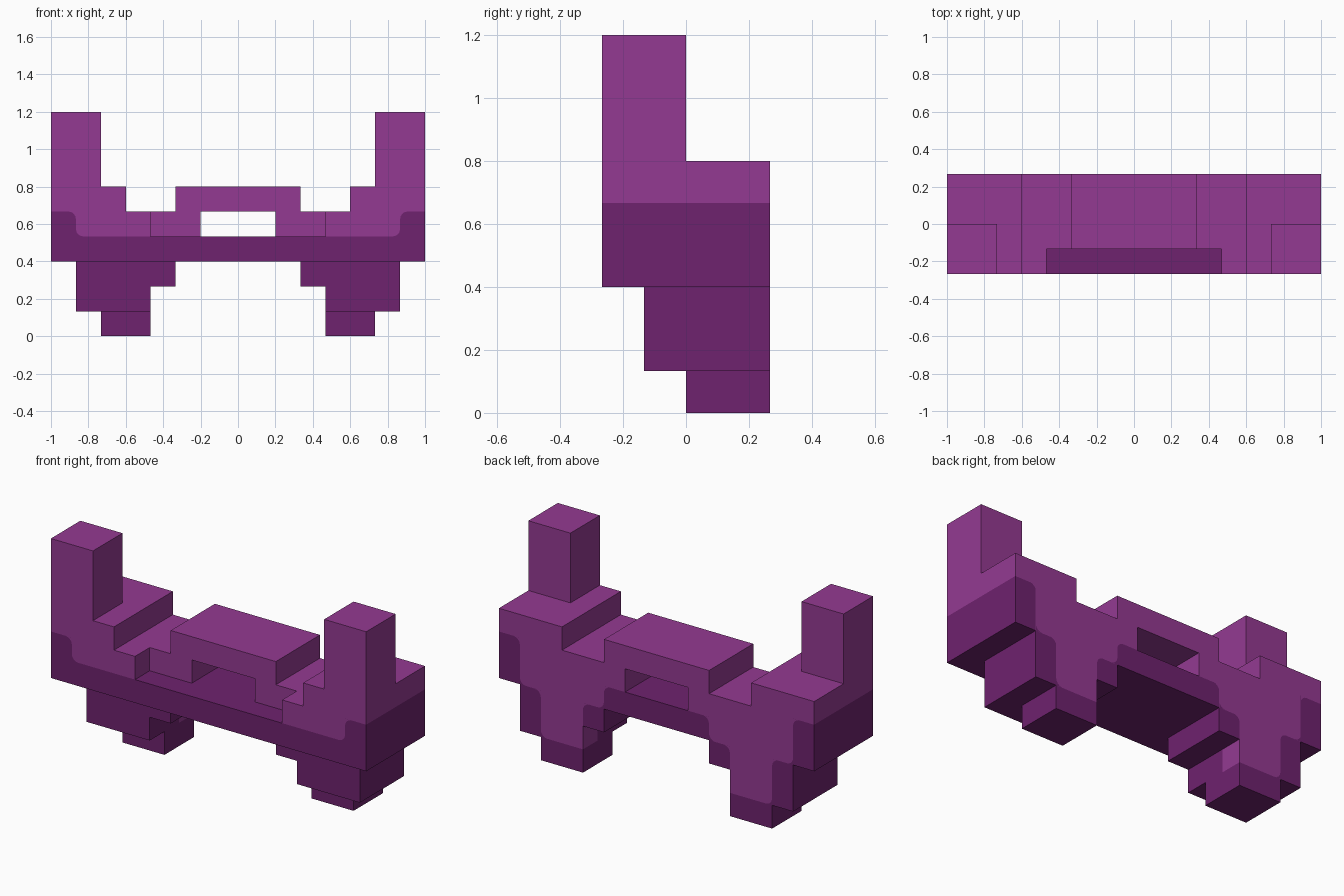
import bpy, bmesh, math

if "Cube" in bpy.data.objects:
    bpy.data.objects.remove(bpy.data.objects["Cube"])

U = 2 / 15  # grid module; all part sizes below are in modules


def material(name, rgb):
    m = bpy.data.materials.new(name)
    m.diffuse_color = (*rgb, 1)
    m.use_nodes = True
    m.node_tree.nodes["Principled BSDF"].inputs["Base Color"].default_value = m.diffuse_color
    return m


LIGHT = material("light_purple", (0.296, 0.042, 0.287))
DARK = material("dark_purple", (0.156, 0.016, 0.156))

# name, material, boxes (x0, x1, y0, y1, z0, z1); earlier parts claim shared space first
SIDE_PARTS = [
    ("horn", LIGHT, [(5.5, 7.5, -2, 0, 6, 9)]),
    ("outer_guard", DARK, [(6.5, 7.5, -2, 2, 3, 5)]),
    ("shoulder", LIGHT, [(4.5, 7.5, -2, 2, 4, 6), (3.5, 4.5, -2, 2, 4, 5),
                         (2.5, 3.5, -1, 2, 4, 5)]),
    ("back_leg_panel", LIGHT, [(3.5, 5.5, 1, 2, 1, 4), (2.5, 6.5, 1, 2, 3, 4)]),
    ("leg", DARK, [(3.5, 6.5, -1, 2, 1, 3), (2.5, 3.5, -1, 2, 2, 3)]),
    ("foot", DARK, [(3.5, 5.5, 0, 2, 0, 1)]),
]
CENTRE_PARTS = [
    ("bridge", LIGHT, [(-2.5, 2.5, -1, 2, 5, 6), (-2.5, -1.5, -1, 2, 4, 5),
                       (1.5, 2.5, -1, 2, 4, 5)]),
    ("base_slab", DARK, [(-7.5, 7.5, -2, 2, 3, 4)]),
]

parts = []
for name, mat, boxes in SIDE_PARTS:
    parts.append((name + "_right", mat, boxes))
    parts.append((name + "_left", mat, [(-b[1], -b[0], *b[2:]) for b in boxes]))
parts += CENTRE_PARTS

# Fill the modules of every part
cells = {}
for name, mat, boxes in parts:
    for x0, x1, y0, y1, z0, z1 in boxes:
        for i in range(int(x0 + 7.5), int(x1 + 7.5)):
            for j in range(y0, y1):
                for k in range(z0, z1):
                    cells.setdefault((i, j, k), name)


def finish(bm, name, mat):
    me = bpy.data.meshes.new(name)
    bm.to_mesh(me)
    bm.free()
    me.materials.append(mat)
    bpy.context.collection.objects.link(bpy.data.objects.new(name, me))


def build_part(name, mat):
    """Skin the part's outer faces and merge the flat areas."""
    bm = bmesh.new()
    for c in [c for c, n in cells.items() if n == name]:
        for axis in range(3):
            for s in (0, 1):
                near = list(c)
                near[axis] += 2 * s - 1
                if tuple(near) in cells:
                    continue
                a, b = (axis + 1) % 3, (axis + 2) % 3
                quad = []
                for da, db in ((0, 0), (1, 0), (1, 1), (0, 1)):
                    p = list(c)
                    p[axis] += s
                    p[a] += da
                    p[b] += db
                    quad.append(bm.verts.new(((p[0] - 7.5) * U, p[1] * U, p[2] * U)))
                bm.faces.new(quad if s else quad[::-1])
    bmesh.ops.remove_doubles(bm, verts=bm.verts, dist=1e-4)
    bmesh.ops.dissolve_limit(bm, angle_limit=0.02, verts=bm.verts, edges=bm.edges)
    finish(bm, name, mat)


for name, mat, _ in parts:
    build_part(name, mat)

# Painted corner roundings: x, z, direction of the fillet in x and z
FRONT_DARK = [(6.5, 4, -1, 1)]
FRONT_LIGHT = [(6.5, 5, 1, -1)]
BACK_DARK = [(6.5, 3, -1, 1), (5.5, 1, -1, 1), (2.5, 3, 1, 1)]
BACK_LIGHT = [(6.5, 5, 1, -1), (5.5, 3, 1, -1), (3.5, 3, -1, -1), (2.5, 4, -1, -1)]


def corner_paint(name, mat, corners, side):
    bm = bmesh.new()
    r = 0.3
    y = side * (2 * U + 0.001)
    for x, z, dx, dz in corners:
        for m in (1, -1):
            pts = [(x, z)]
            for i in range(5):
                t = math.pi / 2 * i / 4
                pts.append((x + dx * r * (1 - math.sin(t)), z + dz * r * (1 - math.cos(t))))
            f = bm.faces.new([bm.verts.new((m * px * U, y, pz * U)) for px, pz in pts])
            f.normal_update()
            if f.normal.y * side < 0:
                f.normal_flip()
    finish(bm, name, mat)


corner_paint("front_dark_corners", DARK, FRONT_DARK, -1)
corner_paint("front_light_corners", LIGHT, FRONT_LIGHT, -1)
corner_paint("back_dark_corners", DARK, BACK_DARK, 1)
corner_paint("back_light_corners", LIGHT, BACK_LIGHT, 1)
